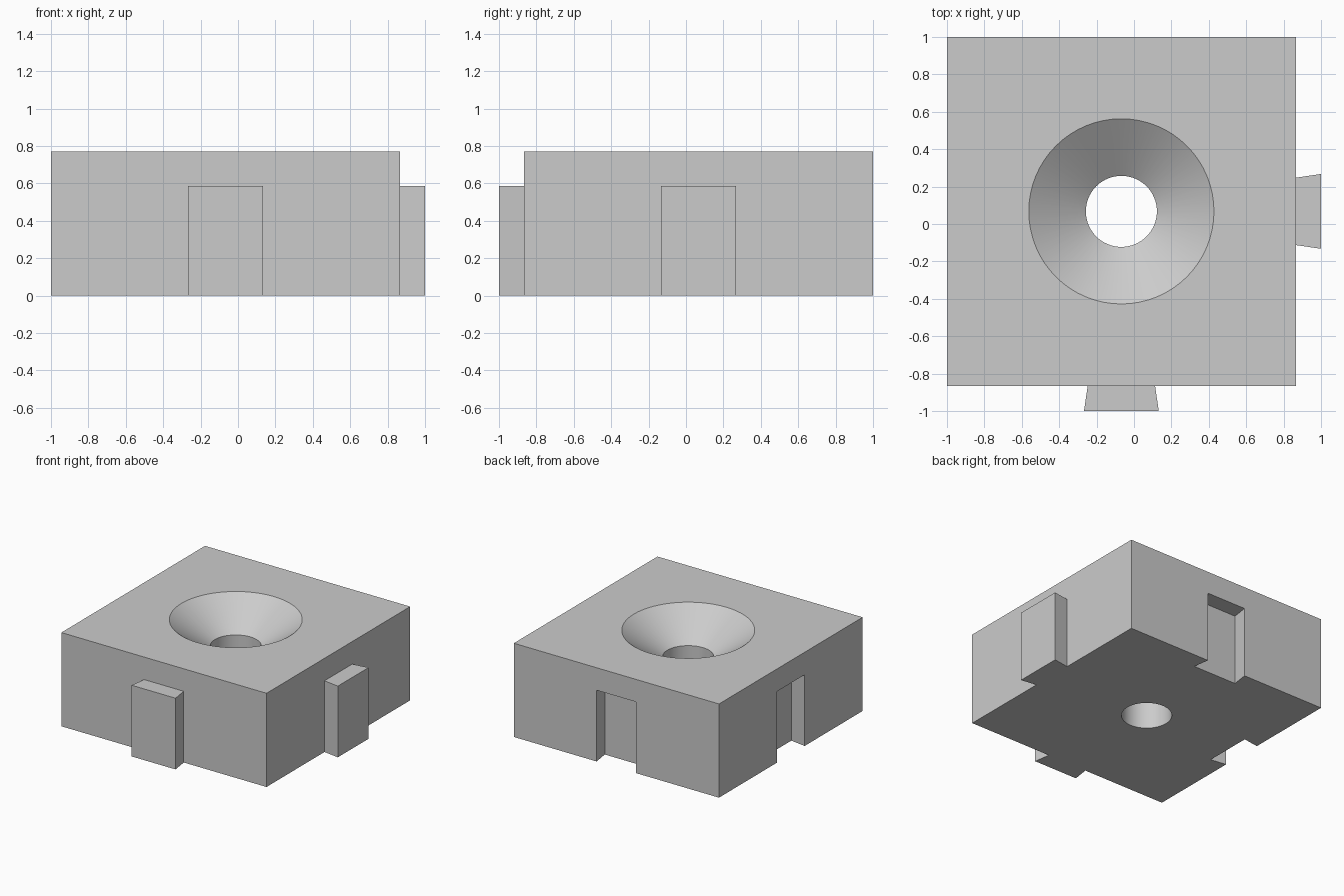
import bpy
import bmesh
import math
from mathutils import Matrix, Vector

old = bpy.data.objects.get("Cube")
if old:
    bpy.data.objects.remove(old, do_unlink=True)

SIDE, HEIGHT = 1.865, 0.77
HALF = SIDE / 2
CENTRE = Vector((-0.0675, 0.0675, 0))
DEPTH, KEY_TOP = 0.135, 0.585

grey = bpy.data.materials.new("plain grey")
grey.use_nodes = True
colour = (0.6, 0.6, 0.6, 1)
grey.diffuse_color = colour
grey.node_tree.nodes["Principled BSDF"].inputs["Base Color"].default_value = colour


def make_object(name, bm):
    bmesh.ops.recalc_face_normals(bm, faces=bm.faces)
    mesh = bpy.data.meshes.new(name)
    bm.to_mesh(mesh)
    bm.free()
    mesh.materials.append(grey)
    ob = bpy.data.objects.new(name, mesh)
    ob.location = CENTRE
    bpy.context.collection.objects.link(ob)
    return ob


def prism(name, outline, bottom, top, angle=0):
    """Extrude a plan outline upwards, then turn it about z."""
    bm = bmesh.new()
    face = bm.faces.new([bm.verts.new((x, y, bottom)) for x, y in outline])
    result = bmesh.ops.extrude_face_region(bm, geom=[face])
    verts = [v for v in result["geom"] if isinstance(v, bmesh.types.BMVert)]
    bmesh.ops.translate(bm, verts=verts, vec=(0, 0, top - bottom))
    bmesh.ops.rotate(bm, verts=bm.verts, matrix=Matrix.Rotation(angle, 3, "Z"))
    return make_object(name, bm)


def dovetail(near, far, narrow, wide):
    return [(near, -narrow), (far, -wide), (far, wide), (near, narrow)]


def cut(target, cutter):
    mod = target.modifiers.new("cut", "BOOLEAN")
    mod.operation = "DIFFERENCE"
    mod.solver = "EXACT"
    mod.object = cutter
    bpy.context.view_layer.objects.active = target
    bpy.ops.object.modifier_apply(modifier=mod.name)
    bpy.data.objects.remove(cutter, do_unlink=True)


# Square block
block = prism("block", [(-HALF, -HALF), (HALF, -HALF), (HALF, HALF), (-HALF, HALF)],
              0, HEIGHT)

# Flared keys on the +x and front sides
for name, angle in (("side_key", 0), ("front_key", -math.pi / 2)):
    prism(name, dovetail(HALF, HALF + DEPTH, 0.18, 0.2), 0, KEY_TOP, angle)

# Matching slots on the -x and back sides, wider inside
for name, angle in (("side_slot", math.pi), ("back_slot", math.pi / 2)):
    cut(block, prism(name, dovetail(HALF + DEPTH, HALF - DEPTH, 0.16, 0.2),
                     -0.1, KEY_TOP, angle))

# Countersunk hole through the middle
bm = bmesh.new()
SEGMENTS = 64
rings = []
for radius, z in ((0.19, -0.1), (0.19, 0.555), (0.495 + 0.142, HEIGHT + 0.1)):
    rings.append(bmesh.ops.create_circle(bm, segments=SEGMENTS, radius=radius,
                                         matrix=Matrix.Translation((0, 0, z)))["verts"])
for low, high in zip(rings, rings[1:]):
    for i in range(SEGMENTS):
        j = (i + 1) % SEGMENTS
        bm.faces.new((low[i], low[j], high[j], high[i]))
bm.faces.new(rings[0])
bm.faces.new(rings[-1])
cut(block, make_object("countersink", bm))

# Smooth the hole, keep the block edges crisp
bpy.ops.object.select_all(action="DESELECT")
block.select_set(True)
bpy.context.view_layer.objects.active = block
bpy.ops.object.shade_smooth_by_angle(angle=math.radians(25))
